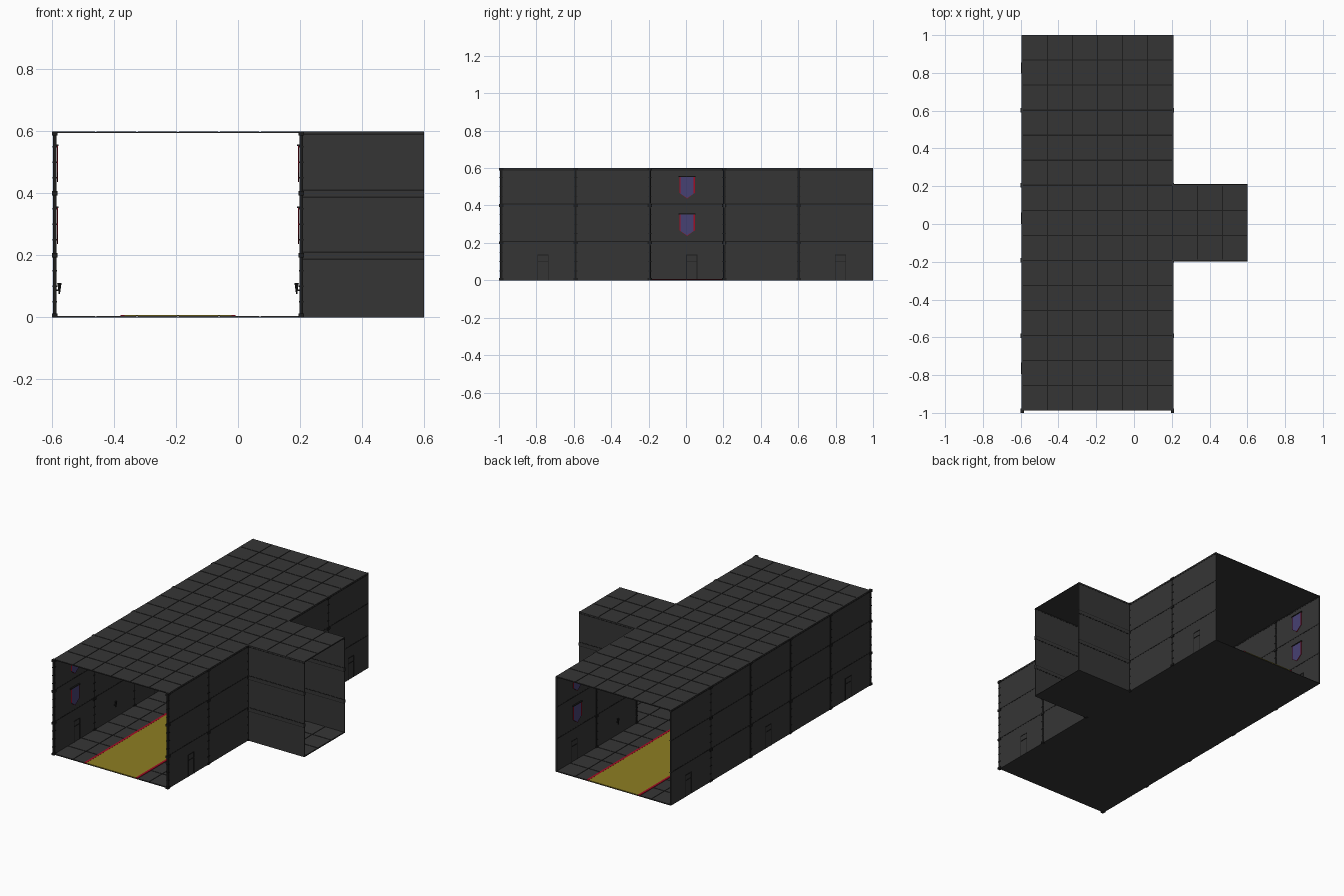
import bpy, bmesh, math
from mathutils import Matrix, Vector

if "Cube" in bpy.data.objects:
    bpy.data.objects.remove(bpy.data.objects["Cube"])

P = 0.3976                    # module pitch
Y0, Y1 = -0.988, 1.0          # hall ends
XL, XR, XE = -0.591, 0.204, 0.6   # left wall, right wall, side hall end
SY0, SY1 = Y0 + 2 * P, Y0 + 3 * P  # side hall walls
H = 0.6


def mat(name, rgb):
    m = bpy.data.materials.new(name)
    m.diffuse_color = (*rgb, 1)
    m.use_nodes = True
    m.node_tree.nodes["Principled BSDF"].inputs["Base Color"].default_value = m.diffuse_color
    return m


STONE = mat("dark grey stone", (0.036, 0.036, 0.036))
TRIM = mat("charcoal trim", (0.012, 0.012, 0.012))
GOLD = mat("gold carpet", (0.27, 0.21, 0.016))
RED = mat("red border", (0.36, 0.004, 0.018))
PURPLE = mat("purple cloth", (0.062, 0.052, 0.17))

parts = {}


def part(name, material):
    if name not in parts:
        parts[name] = (bmesh.new(), material)
    return parts[name][0]


def box(name, material, x, y, z):
    """Axis-aligned box from (min, max) ranges."""
    bm = part(name, material)
    c = Vector([(a + b) / 2 for a, b in (x, y, z)])
    s = Vector([abs(b - a) for a, b in (x, y, z)])
    bmesh.ops.create_cube(bm, size=1, matrix=Matrix.Translation(c) @ Matrix.Diagonal((*s, 1)))


def plate(name, material, pts, x0, x1):
    """Extrude a y-z outline between two x positions."""
    bm = part(name, material)
    f = bm.faces.new([bm.verts.new((x0, y, z)) for y, z in pts])
    r = bmesh.ops.extrude_face_region(bm, geom=[f])
    vs = [g for g in r["geom"] if isinstance(g, bmesh.types.BMVert)]
    bmesh.ops.translate(bm, vec=(x1 - x0, 0, 0), verts=vs)


# Floor and roof: slab with raised square tiles
def tiled(name, x, y, z0, z1):
    zm = z0 + 0.0025
    box(name + "_slab", STONE, x, y, (z0, zm))
    box(name + "_grout", TRIM, x, y, (zm, zm + 0.0005))
    t, g = P / 3, 0.003
    nx, ny = round((x[1] - x[0]) / t), round((y[1] - y[0]) / t)
    tx, ty = (x[1] - x[0]) / nx, (y[1] - y[0]) / ny
    for i in range(nx):
        for j in range(ny):
            box(name + "_tiles", STONE,
                (x[0] + i * tx + g, x[0] + (i + 1) * tx - g),
                (y[0] + j * ty + g, y[0] + (j + 1) * ty - g), (zm, z1))


for nm, z0, z1 in (("floor", 0, 0.005), ("roof", H - 0.005, H)):
    tiled("hall_" + nm, (XL, XR), (Y0, Y1), z0, z1)
    tiled("side_" + nm, (XR, XE), (SY0, SY1), z0, z1)

# Carpet with red borders
CX = (XL + XR) / 2
box("carpet", GOLD, (CX - 0.172, CX + 0.172), (Y0, Y1), (0.004, 0.0075))
for s in (-1, 1):
    box("carpet_border", RED, (CX + s * 0.172, CX + s * 0.186), (Y0, Y1), (0.004, 0.008))

# Long walls, one panel per module and storey
T = 0.004
for wx, mods in ((XL, range(5)), (XR, (0, 1, 3, 4))):
    for k in mods:
        a, b = Y0 + k * P, Y0 + (k + 1) * P
        for s in range(3):
            box("wall_panels", STONE, (wx - T, wx + T), (a, b), (s * 0.2, s * 0.2 + 0.2))
        for z in (0.207, 0.407, 0.59):
            box("wall_rails", TRIM, (wx - T - 0.001, wx + T + 0.001), (a, b), (z - 0.003, z + 0.003))

# Side hall walls with double rails
for wy in (SY0, SY1):
    box("side_wall_panels", STONE, (XR, XE), (wy - T, wy + T), (0, H))
    for z in (0.187, 0.21, 0.387, 0.41, 0.59):
        box("side_wall_rails", TRIM, (XR, XE), (wy - T - 0.001, wy + T + 0.001), (z - 0.002, z + 0.002))
    for z in (0.2, 0.4):
        box("side_wall_beams", STONE, (XR, XE), (wy - 0.006, wy + 0.006), (z - 0.011, z + 0.008))

# Columns with joint blocks and small bands
for wx in (XL, XR):
    for k in range(5):
        y = Y0 + k * P
        box("columns", TRIM, (wx - 0.0055, wx + 0.0055), (y - 0.006, y + 0.006), (0, H - 0.002))
        for z in (0.005, 0.2, 0.4, 0.593):
            box("column_joints", TRIM, (wx - 0.009, wx + 0.009), (y - 0.012, y + 0.012),
                (max(z - 0.007, 0), min(z + 0.007, H)))
        for s in range(3):
            for z in (0.05, 0.1, 0.15):
                box("column_bands", TRIM, (wx - 0.007, wx + 0.007), (y - 0.009, y + 0.009),
                    (s * 0.2 + z - 0.002, s * 0.2 + z + 0.002))

# Banners: purple cloth, red side hems, hanging rod
def banner(wx, d, y, top):
    xa, xb = wx + d * 0.007, wx + d * 0.010
    w, i, h, p = 0.041, 0.035, 0.085, 0.112
    hem = h + (p - h) * 0.15
    plate("banner_cloth", PURPLE, [(y - i, top), (y + i, top), (y + i, top - hem),
                                   (y, top - p), (y - i, top - hem)], xa, xb)
    for s in (-1, 1):
        plate("banner_hems", RED, [(y + s * i, top), (y + s * w, top), (y + s * w, top - h),
                                   (y + s * i, top - hem)], xa, xb)
        plate("banner_hems", RED, [(y + s * i, top - hem), (y + s * w, top - h),
                                   (y, top - p - 0.003), (y, top - p)], xa, xb)
    box("banner_rods", TRIM, (wx + d * 0.004, wx + d * 0.013), (y - 0.045, y + 0.045), (top, top + 0.006))


# Small wall niche outline, on both faces
def niche(wx, y, z, h):
    xr = (wx - 0.006, wx + 0.006)
    for s in (-1, 1):
        box("niche_frames", TRIM, xr, (y + s * 0.028 - 0.002, y + s * 0.028 + 0.002), (z, z + h))
    for dz in (h, h * 0.75):
        box("niche_frames", TRIM, xr, (y - 0.03, y + 0.03), (z + dz - 0.002, z + dz + 0.002))


# Torch: bracket and flared cup
def torch(wx, d, y):
    box("torch_brackets", TRIM, (wx, wx + d * 0.015), (y - 0.003, y + 0.003), (0.085, 0.09))
    bmesh.ops.create_cone(part("torch_cups", TRIM), cap_ends=True, segments=8, radius1=0.002,
                          radius2=0.007, depth=0.035,
                          matrix=Matrix.Translation((wx + d * 0.015, y, 0.093)))


for wx, d in ((XL, 1), (XR, -1)):
    for k in range(5):
        y = Y0 + (k + 0.5) * P
        if k % 2 == 0 and not (k == 2 and wx == XR):
            niche(wx, y + 0.025, 0, 0.135)
            for top in (0.352, 0.552):
                banner(wx, d, y, top)
        elif k % 2:
            torch(wx, d, y)

# Build one object per part
for name, (bm, m) in parts.items():
    bmesh.ops.recalc_face_normals(bm, faces=bm.faces[:])
    me = bpy.data.meshes.new(name)
    bm.to_mesh(me)
    bm.free()
    me.materials.append(m)
    bpy.context.collection.objects.link(bpy.data.objects.new(name, me))
